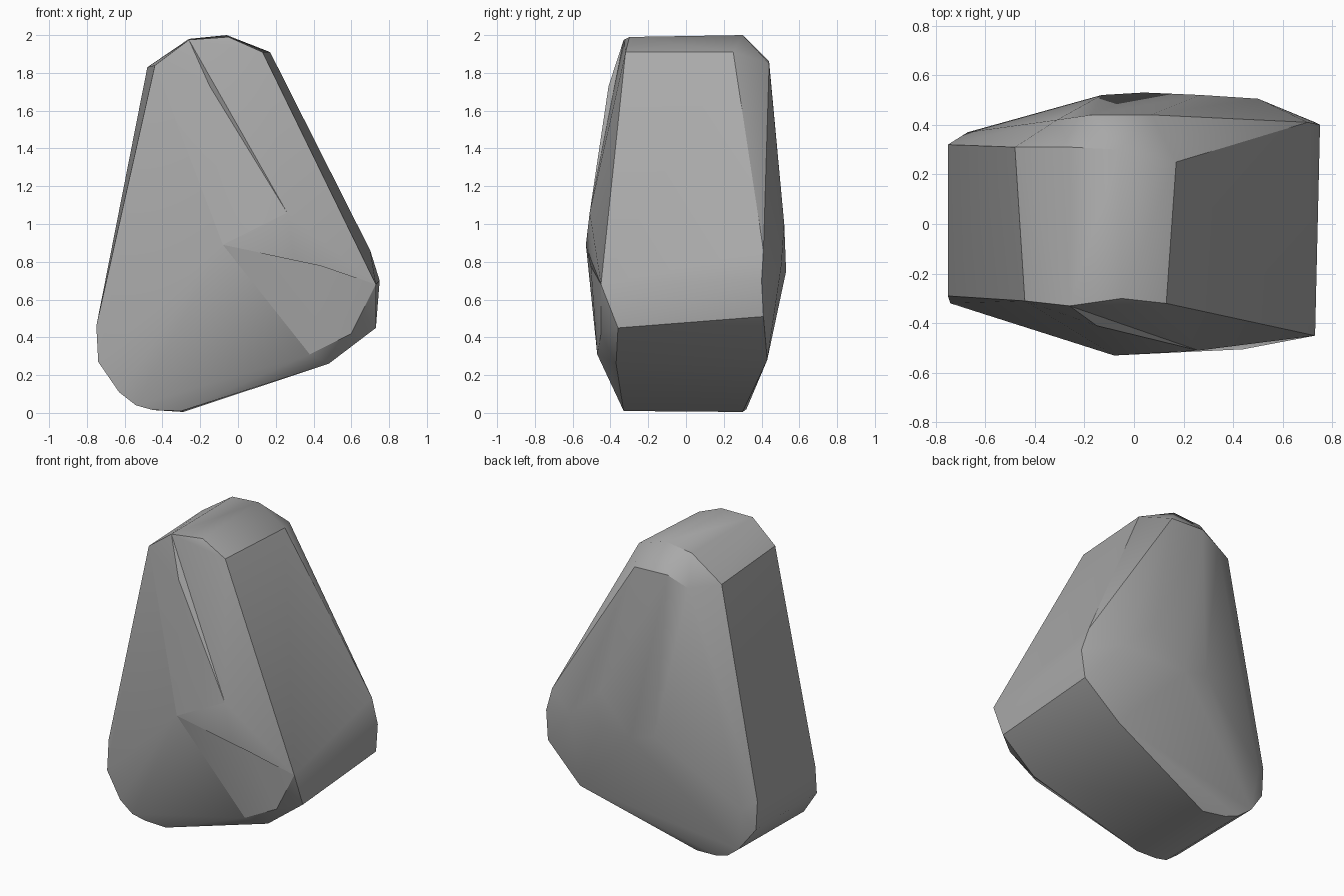
import bpy, bmesh, math

cube = bpy.data.objects.get("Cube")
if cube:
    bpy.data.objects.remove(cube, do_unlink=True)

GREY = (0.40, 0.40, 0.40, 1)
stone = bpy.data.materials.new("stone_grey")
stone.use_nodes = True
stone.diffuse_color = GREY
bsdf = stone.node_tree.nodes["Principled BSDF"]
bsdf.inputs["Base Color"].default_value = GREY
bsdf.inputs["Roughness"].default_value = 0.9


def hull(name, points):
    """Faceted stone piece wrapped around a few corner points."""
    bm = bmesh.new()
    for p in points:
        bm.verts.new(p)
    res = bmesh.ops.convex_hull(bm, input=bm.verts)
    loose = [v for v in bm.verts if not v.link_faces]
    bmesh.ops.delete(bm, geom=loose, context='VERTS')
    bmesh.ops.recalc_face_normals(bm, faces=bm.faces)
    mesh = bpy.data.meshes.new(name)
    bm.to_mesh(mesh)
    bm.free()
    mesh.materials.append(stone)
    ob = bpy.data.objects.new(name, mesh)
    bpy.context.collection.objects.link(ob)
    bpy.ops.object.select_all(action='DESELECT')
    ob.select_set(True)
    bpy.context.view_layer.objects.active = ob
    bpy.ops.object.shade_smooth_by_angle(angle=math.radians(32))
    return ob


# Corners shared by the body and the front shelves
peak, tip, centre = (-.26, -.33, 1.975), (.26, -.51, 1.06), (-.08, -.53, .89)
shoulder, hip = (-.44, -.31, 1.84), (-.75, -.29, .46)
elbow, chin, keel = (.73, -.45, .68), (.60, -.45, .42), (.38, -.47, .31)
heel, toe = (-.74, -.32, .27), (-.30, -.33, .01)

front = [peak, tip, centre, shoulder, hip, elbow, chin, keel, heel, toe,
         (-.05, -.30, 1.99), (.13, -.32, 1.91), (.73, -.36, .45),
         (.48, -.37, .26), (-.63, -.34, .11), (-.54, -.34, .04),
         (-.45, -.33, .015)]

back = [(-.48, .31, 1.83), (-.26, .31, 1.98), (-.06, .30, 2.0),
        (.17, .25, 1.91), (-.31, .42, 1.80), (-.17, .44, 1.86),
        (.07, .44, 1.85), (.70, .41, .86), (.75, .40, .70),
        (.73, .41, .51), (.48, .43, .28), (-.29, .30, .005),
        (-.45, .32, .02), (-.54, .33, .05), (-.63, .35, .12),
        (-.74, .32, .27), (-.75, .32, .46), (-.67, .37, .40),
        (-.13, .52, .80), (.04, .53, .75), (.27, .52, 1.0),
        (.50, .505, .78)]

# Main boulder
hull("rock_body", front + back)

# Raised shelves whose lips form the two front cracks
hull("upper_shelf", [peak, (-.15, -.41, 1.73), tip, centre, hip, shoulder])
hull("lower_shelf", [centre, (.44, -.505, .78), elbow, chin, keel, toe, heel])
